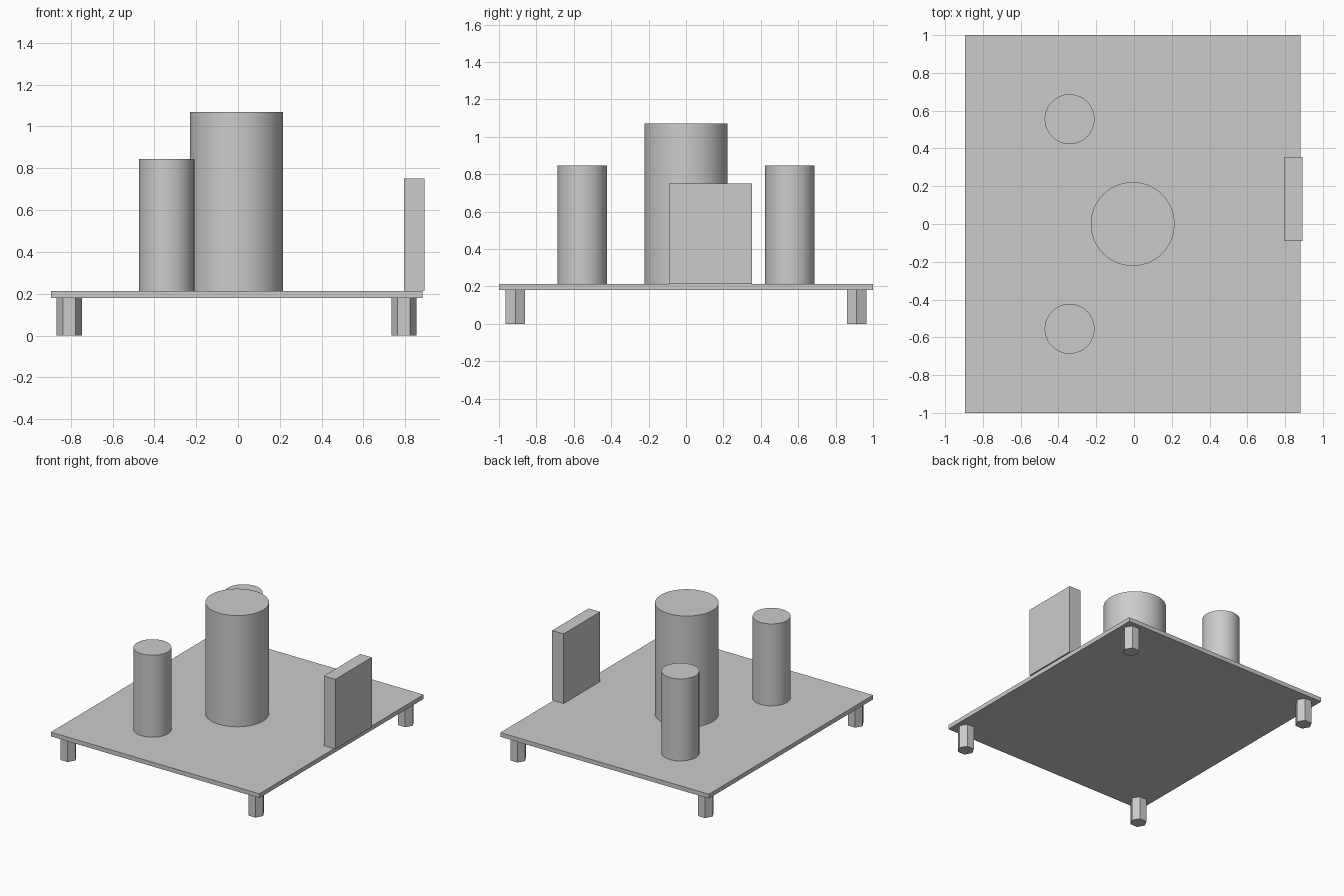
import bpy
import math

cube = bpy.data.objects.get("Cube")
if cube:
    bpy.data.objects.remove(cube, do_unlink=True)

grey = bpy.data.materials.new("light grey")
grey.use_nodes = True
COLOUR = (0.6, 0.6, 0.6, 1)
grey.diffuse_color = COLOUR
grey.node_tree.nodes["Principled BSDF"].inputs["Base Color"].default_value = COLOUR


def finish(name):
    obj = bpy.context.object
    obj.name = name
    obj.data.materials.append(grey)
    return obj


def box(name, low, high):
    centre = [(a + b) / 2 for a, b in zip(low, high)]
    bpy.ops.mesh.primitive_cube_add(size=1, location=centre)
    obj = finish(name)
    obj.scale = [b - a for a, b in zip(low, high)]
    bpy.ops.object.transform_apply(location=False, rotation=False, scale=True)


def column(name, x, y, radius, bottom, top, sides, turn=0, smooth=True):
    bpy.ops.mesh.primitive_cylinder_add(
        vertices=sides, radius=radius, depth=top - bottom,
        location=(x, y, (bottom + top) / 2), rotation=(0, 0, turn))
    finish(name)
    if smooth:
        bpy.ops.object.shade_smooth_by_angle(angle=math.radians(30))


BOARD_BOTTOM, BOARD_TOP = 0.18, 0.213

# Board and the upright plate at its left edge
box("board", (-0.895, -1, BOARD_BOTTOM), (0.882, 1, BOARD_TOP))
box("upright_plate", (0.795, -0.09, BOARD_TOP), (0.893, 0.354, 0.75))

# Tall centre cylinder and the two shorter ones
column("centre_cylinder", -0.007, 0, 0.222, BOARD_TOP, 1.07, 64)
for side, y in (("front", -0.555), ("back", 0.555)):
    column(side + "_cylinder", -0.341, y, 0.132, BOARD_TOP, 0.845, 64)

# Hexagonal standoff feet, corners pointing along x
for end, y in (("front", -0.912), ("back", 0.912)):
    for side, x in (("right", -0.807), ("left", 0.793)):
        column(f"{end}_{side}_foot", x, y, 0.06, 0, BOARD_BOTTOM, 6,
               turn=math.radians(30), smooth=False)
